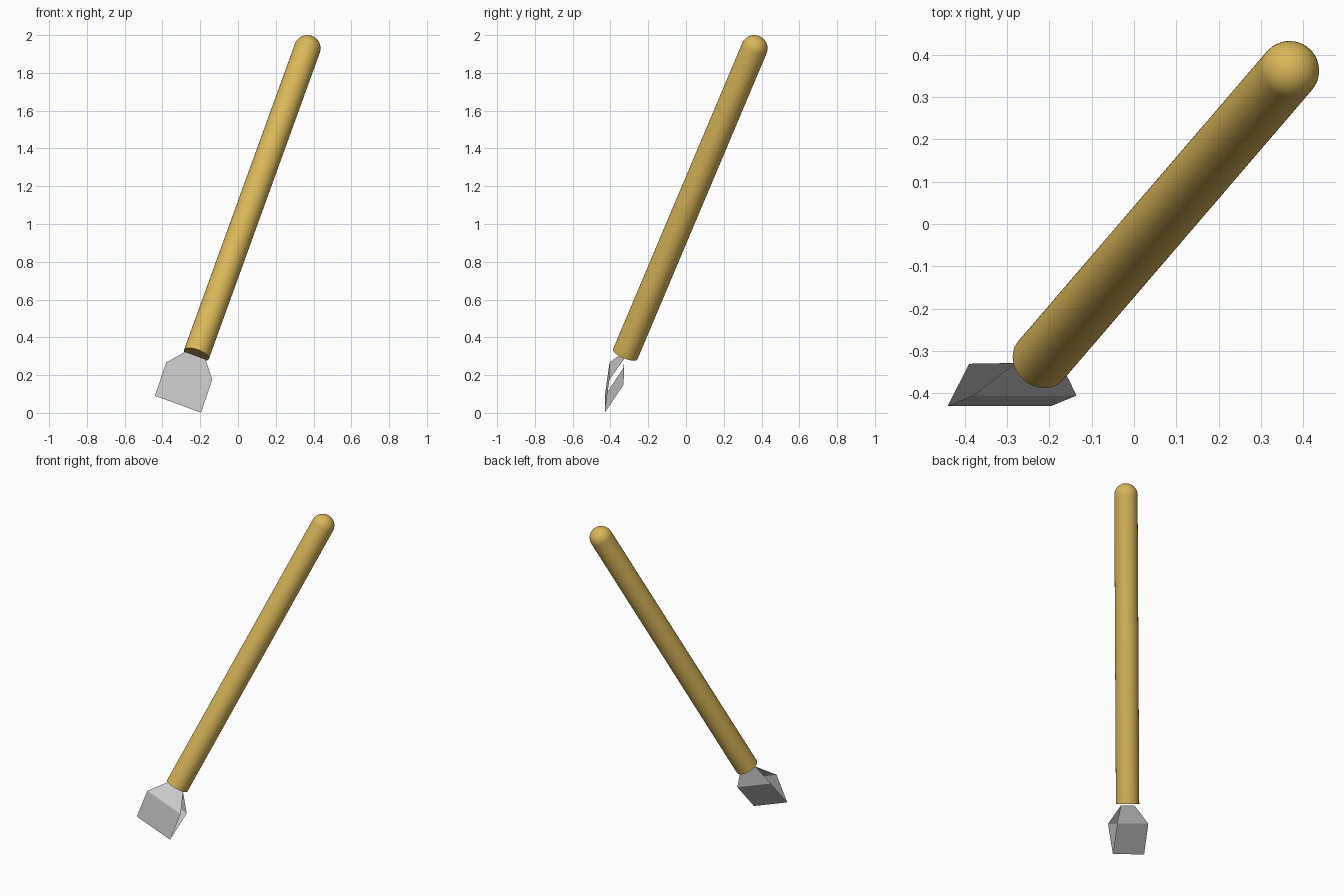
import bpy, bmesh, math
from mathutils import Vector

if "Cube" in bpy.data.objects:
    bpy.data.objects.remove(bpy.data.objects["Cube"])


def make_object(name, bm):
    mesh = bpy.data.meshes.new(name)
    bm.to_mesh(mesh)
    bm.free()
    obj = bpy.data.objects.new(name, mesh)
    bpy.context.collection.objects.link(obj)
    return obj


# Handle: lathed rod with flat lower end and domed top
low, high, r = Vector((-0.22, -0.322, 0.31)), Vector((0.367, 0.362, 1.93)), 0.07
axis = high - low
profile = [(0, 0), (r, 0)]
profile += [(r * math.cos(math.radians(a)), axis.length + r * math.sin(math.radians(a)))
            for a in range(0, 91, 9)]
bm = bmesh.new()
verts = [bm.verts.new((x, 0, z)) for x, z in profile]
edges = [bm.edges.new(pair) for pair in zip(verts, verts[1:])]
bmesh.ops.spin(bm, geom=verts + edges, cent=(0, 0, 0), axis=(0, 0, 1),
               angle=math.tau, steps=48)
bmesh.ops.remove_doubles(bm, verts=bm.verts, dist=0.0005)
bmesh.ops.recalc_face_normals(bm, faces=bm.faces)
handle = make_object("handle", bm)
handle.location = low
handle.rotation_euler = axis.to_track_quat('Z', 'Y').to_euler()
wood = bpy.data.materials.new("golden_wood")
wood.diffuse_color = (0.70, 0.47, 0.10, 1)
wood.use_nodes = True
wood.node_tree.nodes["Principled BSDF"].inputs["Base Color"].default_value = wood.diffuse_color
handle.data.materials.append(wood)
bpy.context.view_layer.objects.active = handle
handle.select_set(True)
bpy.ops.object.shade_smooth_by_angle(angle=math.radians(35))

# Blade: folded sheet with open ends; (centre of each fold, half width)
across = Vector((0.939, 0, -0.344))
folds = [((-0.318, -0.43, 0.046), 0.13),    # cutting edge
         ((-0.258, -0.405, 0.222), 0.13),   # front shoulder
         ((-0.226, -0.328, 0.304), 0.057),  # neck at the handle
         ((-0.267, -0.33, 0.195), 0.13)]    # back shoulder
bm = bmesh.new()
pairs = [[bm.verts.new(Vector(c) + across * w * s) for s in (-1, 1)] for c, w in folds]
for i, (a, b) in enumerate(pairs):
    c, d = pairs[(i + 1) % len(pairs)]
    bm.faces.new((a, b, d, c))
make_object("blade", bm)
